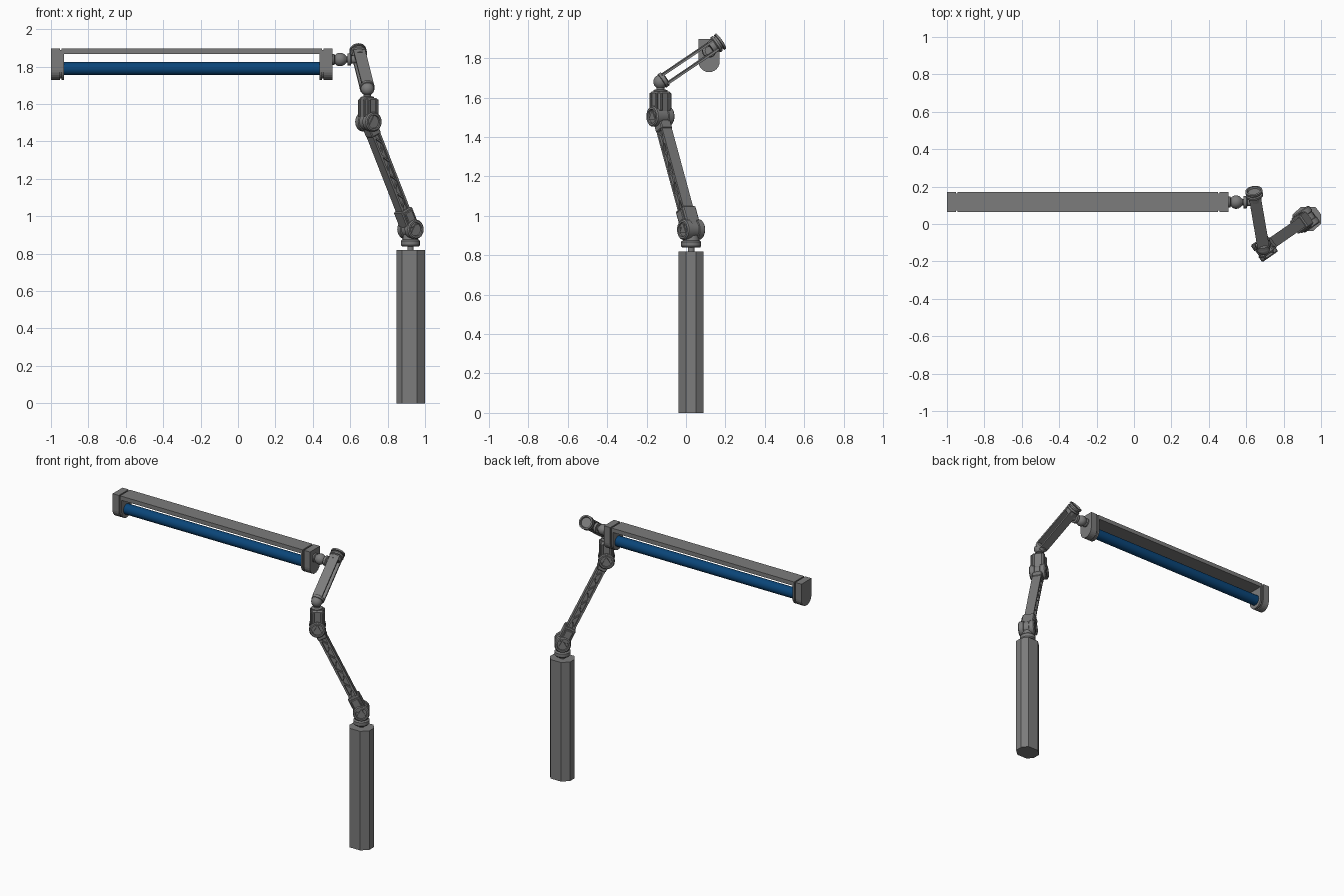
import bpy, bmesh, math
from mathutils import Vector, Matrix

if "Cube" in bpy.data.objects:
    bpy.data.objects.remove(bpy.data.objects["Cube"])


def material(name, rgb):
    m = bpy.data.materials.new(name)
    m.diffuse_color = (*rgb, 1)
    m.use_nodes = True
    m.node_tree.nodes["Principled BSDF"].inputs["Base Color"].default_value = m.diffuse_color
    return m


GREY = material("grey metal", (0.2, 0.2, 0.2))
BLUE = material("blue tube", (0.003, 0.06, 0.19))


def frame(origin, z, x):
    """Local frame with z along the part and x along its side axis."""
    z = Vector(z).normalized()
    y = z.cross(Vector(x)).normalized()
    m = Matrix((y.cross(z), y, z)).transposed().to_4x4()
    m.translation = Vector(origin)
    return m


def finish(name, bm, mat, smooth=False):
    bmesh.ops.recalc_face_normals(bm, faces=bm.faces[:])
    me = bpy.data.meshes.new(name)
    bm.to_mesh(me)
    bm.free()
    me.materials.append(mat)
    ob = bpy.data.objects.new(name, me)
    bpy.context.collection.objects.link(ob)
    if smooth:
        bpy.context.view_layer.objects.active = ob
        ob.select_set(True)
        bpy.ops.object.shade_smooth_by_angle(angle=math.radians(35))
        ob.select_set(False)
    return ob


def box(name, m, size, at=(0, 0, 0), tilt=0, bevel=0):
    """Box in frame m, tilted about the local x axis."""
    bm = bmesh.new()
    bmesh.ops.create_cube(bm, size=1, matrix=Matrix.Diagonal((*size, 1)))
    if bevel:
        bmesh.ops.bevel(bm, geom=bm.edges[:], offset=bevel, segments=1, affect='EDGES')
    bm.transform(m @ Matrix.Translation(at) @ Matrix.Rotation(tilt, 4, 'X'))
    return finish(name, bm, GREY)


def lathe(name, m, profile, n=24, mat=GREY):
    """Solid of revolution about local z from (radius, height) points."""
    bm = bmesh.new()
    rings = [[bm.verts.new((r * math.cos(math.tau * i / n), r * math.sin(math.tau * i / n), h))
              for i in range(n)] for r, h in profile]
    for a, b in zip(rings, rings[1:]):
        for i in range(n):
            bm.faces.new((a[i], a[(i + 1) % n], b[(i + 1) % n], b[i]))
    bm.faces.new(rings[0])
    bm.faces.new(rings[-1])
    bm.transform(m)
    return finish(name, bm, mat, n > 8)


def prism(name, pts, m, height):
    """Extrude a closed outline along local z."""
    bm = bmesh.new()
    f = bm.faces.new([bm.verts.new((x, y, 0)) for x, y in pts])
    r = bmesh.ops.extrude_face_region(bm, geom=[f])
    bmesh.ops.translate(bm, vec=(0, 0, height),
                        verts=[v for v in r["geom"] if isinstance(v, bmesh.types.BMVert)])
    bm.transform(m)
    return finish(name, bm, GREY)


def ball_points(r, centre, a0, a1, n=8):
    return [(r * math.cos(math.radians(a0 + (a1 - a0) * i / n)),
             centre + r * math.sin(math.radians(a0 + (a1 - a0) * i / n))) for i in range(n + 1)]


UP = Vector((0, 0, 1))
low = Vector((0.922, 0.026, 0.93))
high = Vector((0.697, -0.13, 1.505))
axis = Vector((0.57, -0.82, 0)).normalized()     # hinge axis of the lower arm

# Eight-sided column
half = [(0.033, -0.064), (0.076, -0.025), (0.076, 0.025), (0.047, 0.064)]
prism("column", half + [(-x, -y) for x, y in half],
      Matrix.Translation((0.924, 0.026, 0)), 0.82)

# Swivel collar on the column
lathe("swivel_collar", Matrix.Translation((low.x, low.y, 0)),
      [(0.017, 0.81), (0.017, 0.838), (0.045, 0.838), (0.051, 0.846), (0.051, 0.868),
       (0.042, 0.876), (0.036, 0.91)], 16)


# Hinges: barrel with recessed ends and a three-sided boss
def hinge(name, centre):
    m = frame(centre, axis, UP)
    lathe(name + "_barrel", m,
          [(0.034, -0.046), (0.036, -0.055), (0.046, -0.055), (0.052, -0.049), (0.052, -0.02),
           (0.047, -0.017), (0.047, 0.017), (0.052, 0.02), (0.052, 0.049), (0.046, 0.055),
           (0.036, 0.055), (0.034, 0.046)])
    lathe(name + "_boss", m, [(0.032, -0.052), (0.032, 0.052)], 3)


hinge("lower_hinge", low)
hinge("upper_hinge", high)

# Lower arm: two rails, a thin web and triangular lattice on both sides
arm = frame(low, high - low, axis)
length = (high - low).length
box("lower_arm_bracket", arm, (0.082, 0.075, 0.105), (0, 0, 0.065), bevel=0.006)
for s in (-1, 1):
    box("bracket_cheek", arm, (0.012, 0.05, 0.09), (s * 0.042, 0, 0.06), bevel=0.004)
box("upper_arm_socket", arm, (0.066, 0.062, 0.05), (0, 0, length - 0.055), bevel=0.005)
box("arm_web", arm, (0.034, 0.05, length - 0.16), (0, 0, length / 2 + 0.02))
for s in (-1, 1):
    box("arm_rail", arm, (0.06, 0.012, length - 0.12), (0, s * 0.021, length / 2 + 0.02))
bays = 8
step = (length - 0.2) / bays
for i in range(bays):
    slope = math.atan2(0.036, step) * (1 if i % 2 else -1)
    for s in (-1, 1):
        box("lattice_bar", arm, (0.014, 0.008, math.hypot(step, 0.036)),
            (s * 0.021, 0, 0.12 + step * (i + 0.5)), slope)

# Wrist block above the upper hinge, with ribs on its sides
wrist = frame((high.x, high.y, 1.57), UP, axis)
box("wrist_block", wrist, (0.08, 0.078, 0.12), (0, 0, 0.002), bevel=0.008)
for s in (-1, 1):
    for t in (-0.026, 0.026):
        box("wrist_rib", wrist, (0.01, 0.016, 0.09), (s * 0.042, t, 0.008), bevel=0.003)
        box("wrist_rib", wrist, (0.016, 0.01, 0.09), (t, s * 0.041, 0.008), bevel=0.003)

# Ball joint on the wrist
lathe("wrist_ball", Matrix.Translation((0.692, -0.13, 0)),
      [(0.036, 1.625), (0.036, 1.638), (0.02, 1.642), (0.02, 1.652)]
      + ball_points(0.036, 1.68, -50, 85))

# Upper arm: two flat parallel plates
start, end = Vector((0.692, -0.125, 1.682)), Vector((0.645, 0.15, 1.868))
fore = frame(start, end - start, (0.98, 0.17, 0))
reach = (end - start).length
for s in (-1, 1):
    box("forearm_plate", fore, (0.064, 0.011, reach - 0.01), (0, s * 0.025, reach / 2 + 0.01))
lathe("forearm_root_disc", fore, [(0.03, 0.0), (0.04, 0.004), (0.04, 0.022), (0.03, 0.028)])
lathe("forearm_end_disc", fore,
      [(0.034, reach - 0.03), (0.036, reach - 0.005), (0.046, reach), (0.046, reach + 0.012),
       (0.036, reach + 0.013), (0.036, reach + 0.022), (0.046, reach + 0.023),
       (0.046, reach + 0.034), (0.036, reach + 0.036), (0.032, reach + 0.026)])

# Ball joint between the upper arm and the lamp bar
BY = 0.117
lathe("lamp_ball_joint", frame((0.5, BY, 1.838), (1, 0, 0), UP),
      [(0.03, 0), (0.03, 0.014), (0.022, 0.018)] + ball_points(0.036, 0.046, -50, 55)
      + [(0.017, 0.08), (0.017, 0.086), (0.033, 0.086), (0.033, 0.102), (0.022, 0.106),
         (0.022, 0.15)])


# Lamp bar end caps: flat top, round bottom, with a groove near the inner edge
def cap_outline(w, top):
    arc = [(w * math.cos(math.pi * i / 12), -w * math.sin(math.pi * i / 12)) for i in range(13)]
    return [(-w, top), (w, top)] + arc


for s in (-1, 1):
    for part, w, top, x0, dx in (("cap_outer", 0.054, 0.113, 0.7525, -0.047),
                                 ("cap_groove", 0.046, 0.105, 0.708, -0.014),
                                 ("cap_inner", 0.054, 0.113, 0.696, -0.013)):
        # local x -> world y, local y -> world z, local z -> world x
        m = Matrix(((0, 0, s, -0.2475 + s * x0), (1, 0, 0, BY), (0, 1, 0, 1.783), (0, 0, 0, 1)))
        prism(part, cap_outline(w, top), m, dx)

# Lamp housing strip and blue tube
box("lamp_housing", Matrix.Translation((-0.2475, BY, 1.882)), (1.38, 0.108, 0.028))
lathe("light_tube", frame((-0.2475, BY, 1.789), (1, 0, 0), UP),
      [(0.035, -0.69), (0.035, 0.69)], 24, BLUE)
